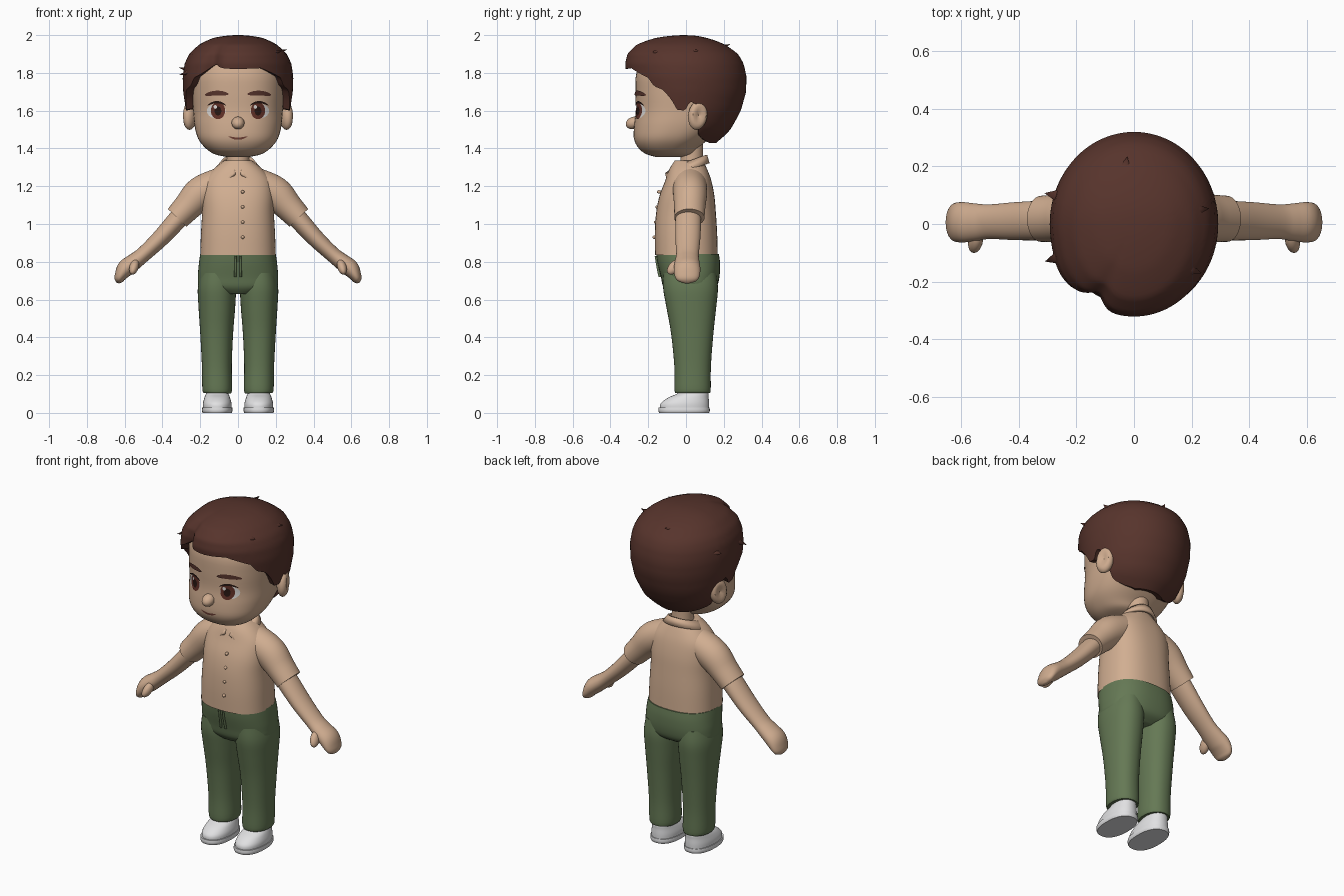
import bpy, bmesh, math
from mathutils import Vector, Matrix
from mathutils.bvhtree import BVHTree

if "Cube" in bpy.data.objects:
    bpy.data.objects.remove(bpy.data.objects["Cube"])


def mat(name, r, g, b):
    m = bpy.data.materials.new(name)
    m.diffuse_color = (r, g, b, 1)
    m.use_nodes = True
    m.node_tree.nodes["Principled BSDF"].inputs["Base Color"].default_value = m.diffuse_color
    return m


SKIN = mat("skin tan", 0.62, 0.41, 0.275)
SHIRT = mat("shirt tan", 0.64, 0.425, 0.285)
HAIR = mat("hair brown", 0.095, 0.034, 0.025)
GREEN = mat("trouser green", 0.13, 0.19, 0.09)
WHITE = mat("shoe white", 0.75, 0.75, 0.76)
EYE = mat("eye white", 0.72, 0.70, 0.68)
IRIS = mat("iris brown", 0.12, 0.03, 0.02)
DARK = mat("pupil dark", 0.02, 0.008, 0.006)
LIP = mat("mouth brown", 0.16, 0.05, 0.035)


def finish(name, verts, faces, m, closed=True):
    bm = bmesh.new()
    vs = [bm.verts.new(v) for v in verts]
    for f in faces:
        bm.faces.new([vs[i] for i in f])
    if closed:
        bmesh.ops.recalc_face_normals(bm, faces=bm.faces[:])
    me = bpy.data.meshes.new(name)
    bm.to_mesh(me)
    bm.free()
    me.materials.append(m)
    ob = bpy.data.objects.new(name, me)
    bpy.context.collection.objects.link(ob)
    return ob


def grid_faces(rows, n):
    return [(r * n + i, r * n + (i + 1) % n, (r + 1) * n + (i + 1) % n, (r + 1) * n + i)
            for r in range(rows - 1) for i in range(n)]


def catmull(pts, steps):
    p = [pts[0]] + list(pts) + [pts[-1]]
    out = []
    for k in range(1, len(p) - 2):
        for s in range(steps):
            t = s / steps
            out.append([0.5 * (2 * b + (c - a) * t + (2 * a - 5 * b + 4 * c - d) * t * t
                               + (3 * b - a - 3 * c + d) * t ** 3)
                        for a, b, c, d in zip(p[k - 1], p[k], p[k + 1], p[k + 2])])
    return out + [list(pts[-1])]


def sweep(name, rings, m, side=1, p=1.0, n=40, steps=4):
    """Rings (x, y, z, radius across, radius in y) joined by a smooth skin."""
    R = catmull(rings, steps)
    verts = []
    for k, (x, y, z, a, b) in enumerate(R):
        q, w = R[max(k - 1, 0)], R[min(k + 1, len(R) - 1)]
        t = Vector((w[0] - q[0], 0, w[2] - q[2])).normalized()
        v = Vector((0, 1, 0)).cross(t)
        for i in range(n):
            c, s = math.cos(2 * math.pi * i / n), math.sin(2 * math.pi * i / n)
            c, s = math.copysign(abs(c) ** p, c), math.copysign(abs(s) ** p, s)
            o = Vector((x, y, z)) + v * max(a, .002) * c + Vector((0, max(b, .002) * s, 0))
            verts.append((o.x * side, o.y, o.z))
    faces = grid_faces(len(R), n)
    faces += [tuple(range(n)), tuple(range((len(R) - 1) * n, len(R) * n))]
    finish(name, verts, faces, m)
    return verts, faces


def ball(name, loc, scale, m, rot=(0, 0, 0)):
    bpy.ops.mesh.primitive_uv_sphere_add(segments=24, ring_count=16, location=loc, rotation=rot)
    ob = bpy.context.object
    ob.name, ob.scale = name, scale
    ob.data.materials.append(m)
    return ob


def lerp(table, x):
    for a, b in zip(table, table[1:]):
        if x <= b[0]:
            t = max(0, (x - a[0]) / (b[0] - a[0]))
            return [u + (v - u) * t for u, v in zip(a[1:], b[1:])]
    return list(table[-1][1:])


# Head: z, half width, front y, back y
head = [(1.355, .06, -.16, -.02), (1.37, .125, -.21, .03), (1.40, .17, -.25, .06),
        (1.45, .21, -.275, .12), (1.52, .23, -.275, .19), (1.6, .237, -.266, .235),
        (1.7, .243, -.268, .25), (1.8, .24, -.262, .25), (1.88, .2, -.215, .2), (1.94, .1, -.1, .1)]
hv, hf = sweep("head", [(0, (f + b) / 2, z, w, (b - f) / 2) for z, w, f, b in head], SKIN, p=.86, n=64)
tree = BVHTree.FromPolygons(hv, hf)
sweep("neck", [(0, .03, 1.24, .065, .065), (0, .03, 1.34, .06, .06), (0, .03, 1.44, .06, .06)], SKIN)
ball("nose", (0, -.278, 1.535), (.034, .042, .032), SKIN, (.35, 0, 0))


# Painted face details: thin patches laid on the head surface
def patch(name, x, z, rx, rz, m, off, bend=0, slant=0):
    n, verts, faces = 28, [], []
    for k in range(6):
        for i in range(n):
            a = 2 * math.pi * i / n
            u, w = math.cos(a) * k / 5, math.sin(a) * k / 5
            px, pz = x + rx * u, z + rz * w + bend * u * u + slant * u
            hit = tree.ray_cast(Vector((px, -1, pz)), Vector((0, 1, 0)))[0]
            verts.append((px, (hit.y if hit else -.25) - off, pz))
    faces = grid_faces(6, n)[n:] + [tuple(range(n, 2 * n))]
    ob = finish(name, verts, faces, m, closed=False)
    if sum(f.normal.y for f in ob.data.polygons) > 0:
        ob.data.flip_normals()


for s, tag in ((-1, "left"), (1, "right")):
    patch(f"eye_white_{tag}", s * .115, 1.598, .05, .038, EYE, .002)
    patch(f"iris_{tag}", s * .106, 1.6, .038, .045, IRIS, .004)
    patch(f"pupil_{tag}", s * .106, 1.598, .018, .024, DARK, .006)
    patch(f"eye_glint_{tag}", s * .106 - .014, 1.62, .009, .010, EYE, .008)
    patch(f"eyelash_{tag}", s * .112, 1.645, .05, .006, DARK, .006, bend=-.018)
    patch(f"eyebrow_{tag}", s * .113, 1.693, .063, .013, HAIR, .007, bend=-.008, slant=-s * .002)
    # Ear with a hollow on its outer side
    ear = ball(f"ear_{tag}", (s * .255, .062, 1.575), (.035, .052, .077), SKIN, (-.15, 0, s * .35))
    for v in ear.data.vertices:
        r = math.hypot(v.co.y, v.co.z)
        if v.co.x * s > 0 and r < .7:
            v.co.x *= .35 + .9 * r
patch("mouth", 0, 1.452, .05, .006, LIP, .003, bend=.012)

# Hair shell: radii by height, lower edge by angle from the front
hair = [(1.43, .15, .10, .16), (1.5, .235, .2, .235), (1.6, .275, .27, .29), (1.7, .29, .295, .318),
        (1.78, .293, .315, .32), (1.85, .282, .322, .305), (1.9, .258, .31, .275),
        (1.95, .205, .26, .205), (1.985, .13, .16, .11), (2.0, 0, 0, 0)]
squared = [(h[0], *[r * r for r in h[1:]]) for h in hair]
edge = [(0, 1.82), (25, 1.825), (38, 1.80), (50, 1.775), (56, 1.73), (66, 1.71), (74, 1.66), (80, 1.605),
        (89, 1.6), (94, 1.65), (102, 1.63), (108, 1.47), (122, 1.445), (140, 1.43), (180, 1.43)]
N, ROWS = 144, 26
verts = []
for k in range(ROWS + 1):
    for i in range(N):
        d = -180 + 360 * i / N
        part = math.exp(-((d + 31) / 9) ** 2)
        low = lerp(edge, abs(d))[0] + .025 * part
        t = min(k + 1, ROWS) / ROWS
        z = low + (2.0 - low) * math.cos(t * math.pi / 2)
        w, f, b = [math.sqrt(v) for v in lerp(squared, z)]
        g = 1 - .13 * part * t + .04 * t * math.exp(-((d + 58) / 14) ** 2)
        if k == ROWS:                       # tucked-in lip
            g, z = g * .8, z + .01
        a = math.radians(d)
        verts.append((g * w * math.sin(a), -g * (f if math.cos(a) > 0 else b) * math.cos(a), z))
finish("hair", verts, grid_faces(ROWS + 1, N) + [tuple(range(N))], HAIR)

# Small loose locks
for i, (loc, d) in enumerate([((.225, .05, 1.915), (1, .1, .25)), ((.20, -.16, 1.91), (1, -.3, .2)),
                              ((-.03, .20, 1.94), (.2, 1, .35)), ((-.275, .10, 1.82), (-1, .2, .2)),
                              ((-.275, -.12, 1.80), (-1, -.3, -.3))]):
    q = Vector(d).to_track_quat('Z', 'Y')
    bpy.ops.mesh.primitive_cone_add(vertices=10, radius1=.035, radius2=0, depth=.075, location=loc)
    ob = bpy.context.object
    ob.name = f"hair_lock_{i + 1}"
    ob.rotation_euler, ob.scale = q.to_euler(), (1, .6, 1)
    ob.data.materials.append(HAIR)

# Shirt body
sweep("shirt", [(0, .002, .835, .2, .166), (0, 0, .95, .196, .165), (0, 0, 1.06, .19, .158),
                (0, .005, 1.15, .19, .145), (0, .012, 1.23, .178, .122), (0, .012, 1.29, .13, .1),
                (0, .015, 1.335, .075, .075)], SHIRT, p=.82, n=56)
for i, z in enumerate((1.17, 1.09, 1.01, .93)):
    ball(f"shirt_button_{i + 1}", (.025, -.142 - .1 * (1.17 - z), z), (.009, .012, .009), SHIRT)

# Folded collar, lower at the front, with two points
cols, top, bot = 48, [], []
for i in range(cols + 1):
    d = math.radians(8 + 344 * i / cols)
    x, y = math.sin(d), -math.cos(d)
    dd = min(math.degrees(d), 360 - math.degrees(d))
    zt = 1.33 + .035 * y
    drop = lerp([(8, .03), (38, .085), (62, .045), (180, .045)], dd)[0]
    top.append((.078 * x, .02 + .085 * y, zt))
    bot.append((.118 * x, .005 + .113 * y, zt - drop))
collar = finish("collar", top + bot, [(i, i + 1, cols + 2 + i, cols + 1 + i) for i in range(cols)], SHIRT)
sol = collar.modifiers.new("thickness", 'SOLIDIFY')
sol.thickness, sol.offset = .014, 0

# Trouser seat, fly and drawcords
sweep("trouser_seat", [(0, .01, .63, .10, .10), (0, .02, .665, .2, .14), (0, .022, .72, .212, .155),
                       (0, .015, .79, .207, .165), (0, .008, .842, .2, .166)], GREEN, p=.82, n=56)
for s in (-1, 1):
    sweep(f"drawcord_{'left' if s < 0 else 'right'}",
          [(.012, -.158, .83, .006, .008), (.013, -.15, .78, .006, .008), (.015, -.138, .72, .006, .008)],
          GREEN, side=s, n=10)

# Mirrored limbs
for s, tag in ((-1, "left"), (1, "right")):
    sweep(f"sleeve_{tag}", [(.09, .02, 1.215, .085, .09), (.195, .022, 1.163, .09, .09),
                            (.265, .02, 1.093, .076, .083), (.322, .018, 1.033, .068, .08)], SHIRT, side=s)
    sweep(f"arm_{tag}", [(.24, .012, 1.11, .05, .06), (.31, .012, 1.035, .052, .068), (.41, .01, .925, .046, .066),
                         (.50, .008, .84, .041, .06), (.55, .006, .80, .044, .065), (.595, .006, .765, .046, .07),
                         (.622, .006, .725, .032, .066), (.632, .006, .70, .022, .05),
                         (.636, .006, .687, .006, .015)], SKIN, side=s)
    ball(f"thumb_{tag}", (s * .55, -.06, .773), (.024, .03, .05), SKIN, (-.75, -s * .3, 0))
    sweep(f"trouser_leg_{tag}", [(.11, .035, .105, .073, .092), (.11, .035, .13, .079, .096),
                                 (.112, .035, .25, .079, .097), (.113, .033, .42, .087, .112),
                                 (.112, .028, .56, .097, .132), (.112, .024, .66, .101, .145),
                                 (.11, .02, .74, .09, .14)], GREEN, side=s, p=.9)
    sweep(f"ankle_{tag}", [(.11, .04, .06, .05, .06), (.11, .04, .15, .05, .06)], SKIN, side=s)
    sweep(f"shoe_sole_{tag}", [(.11, -.01, 0, .077, .132), (.11, -.01, .012, .081, .136),
                               (.11, -.01, .028, .08, .135)], WHITE, side=s, p=.85)
    sweep(f"shoe_{tag}", [(.11, -.008, .02, .076, .13), (.11, -.006, .05, .076, .128), (.11, .012, .08, .068, .108),
                          (.11, .035, .1, .06, .085), (.11, .042, .115, .054, .074)], WHITE, side=s, p=.9)

# Smooth shading, keeping crisp edges
bpy.ops.object.select_all(action='SELECT')
bpy.context.view_layer.objects.active = collar
bpy.ops.object.shade_smooth_by_angle(angle=math.radians(45))
